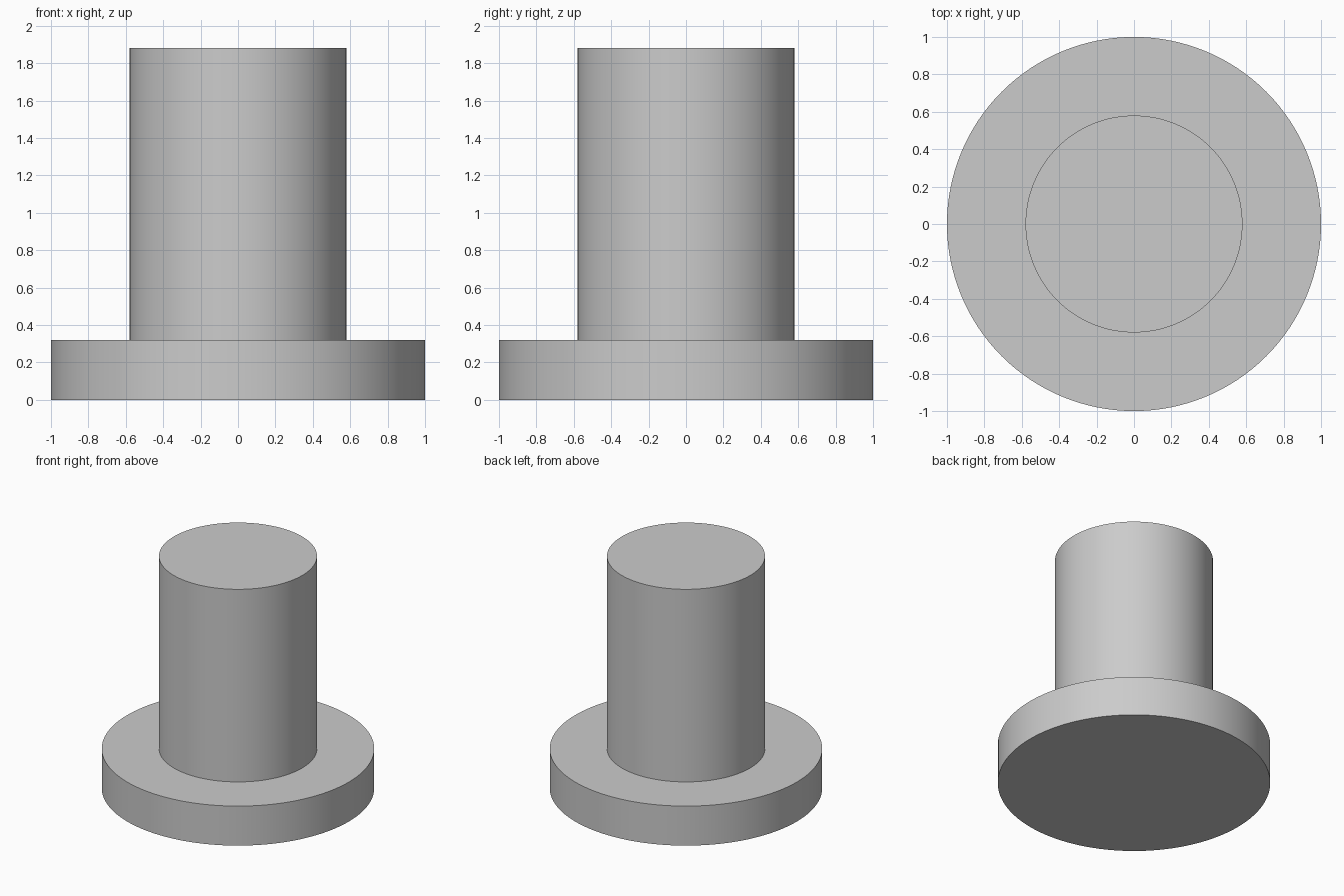
import bpy
import math

cube = bpy.data.objects.get("Cube")
if cube:
    bpy.data.objects.remove(cube, do_unlink=True)

# Single plain grey
grey = bpy.data.materials.new("plain grey")
grey.use_nodes = True
colour = (0.6, 0.6, 0.6, 1)
grey.diffuse_color = colour
grey.node_tree.nodes["Principled BSDF"].inputs["Base Color"].default_value = colour


def cylinder(name, radius, bottom, top):
    bpy.ops.mesh.primitive_cylinder_add(
        vertices=128, radius=radius, depth=top - bottom,
        location=(0, 0, (bottom + top) / 2))
    part = bpy.context.object
    part.name = name
    part.data.materials.append(grey)
    bpy.ops.object.shade_smooth_by_angle(angle=math.radians(30))
    return part


# Wide base disc, with the shaft seated slightly into it
cylinder("base_flange", 1.0, 0, 0.32)
cylinder("shaft", 0.58, 0.3, 1.88)
